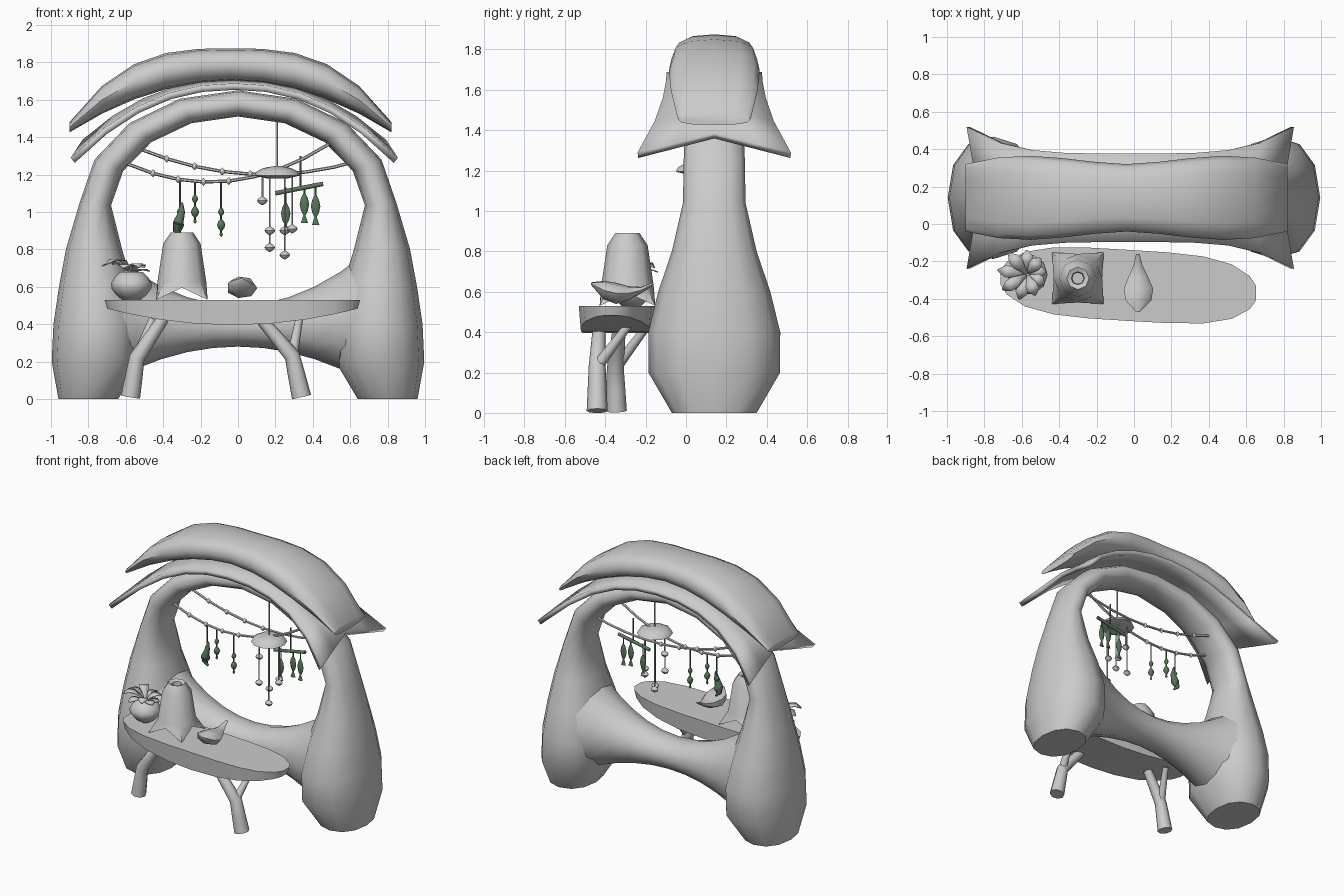
import bpy, bmesh
from math import sin, cos, pi, tau, sqrt, radians, copysign
from mathutils import Vector

default_cube = bpy.data.objects.get("Cube")
if default_cube:
    bpy.data.objects.remove(default_cube, do_unlink=True)

made = []


def material(name, red, green, blue):
    mat = bpy.data.materials.new(name)
    mat.use_nodes = True
    colour = (red, green, blue, 1)
    mat.diffuse_color = colour
    mat.node_tree.nodes["Principled BSDF"].inputs["Base Color"].default_value = colour
    return mat


GREY = material("plain grey", 0.6, 0.6, 0.6)
GREEN = material("leaf green", 0.1, 0.19, 0.1)


def steps(count, start=0.0, end=1.0):
    return [start + (end - start) * i / count for i in range(count + 1)]


def loft(name, rings, mat=GREY, closed=True, caps=True, thick=0):
    """Skin a list of equal-sized point rings."""
    bm = bmesh.new()
    rows = [[bm.verts.new(point) for point in ring] for ring in rings]
    size = len(rows[0])
    for low, high in zip(rows, rows[1:]):
        for i in range(size if closed else size - 1):
            j = (i + 1) % size
            bm.faces.new((low[i], low[j], high[j], high[i]))
    if closed and caps:
        bm.faces.new(rows[0])
        bm.faces.new(rows[-1])
    bmesh.ops.recalc_face_normals(bm, faces=bm.faces)
    mesh = bpy.data.meshes.new(name)
    bm.to_mesh(mesh)
    bm.free()
    mesh.materials.append(mat)
    part = bpy.data.objects.new(name, mesh)
    bpy.context.collection.objects.link(part)
    if thick:
        solid = part.modifiers.new("thickness", "SOLIDIFY")
        solid.thickness = thick
        solid.offset = 0
    made.append(part)
    return part


def mirrored(half):
    """Mirror stations that run from the +x end to the middle."""
    return half + [(-xi, zi, -xo, zo, depth) for xi, zi, xo, zo, depth in half[-2::-1]]


def band(name, stations, boxy=1.0, shift=0.0):
    """Sweep in the XZ plane; station = inner x, z, outer x, z, half depth."""
    def power(value):
        return copysign(abs(value) ** boxy, value)

    rings = []
    for xi, zi, xo, zo, depth in stations:
        inner, outer = Vector((xi, 0, zi)), Vector((xo, 0, zo))
        offset = Vector((shift, MID_Y, 0))
        ring = []
        for angle in steps(12, 0, tau)[:-1]:
            point = inner.lerp(outer, (1 + power(cos(angle))) / 2) + offset
            point.y += depth * power(sin(angle))
            ring.append(point)
        rings.append(ring)
    return loft(name, rings)


def tube(name, points, start, end=None, mat=GREY, sides=8):
    """Round tube along points, tapering from start to end radius."""
    points = [Vector(p) for p in points]
    last = len(points) - 1
    end = end or start
    rings = []
    for i, point in enumerate(points):
        along = (points[min(i + 1, last)] - points[max(i - 1, 0)]).normalized()
        across = along.cross(Vector((0, 1, 0))).normalized()
        other = along.cross(across)
        radius = start + (end - start) * i / last
        rings.append([point + radius * (across * cos(a) + other * sin(a)) for a in steps(sides, 0, tau)[:-1]])
    return loft(name, rings, mat)


def lathe(name, centre, profile, sides=8, mat=GREY, flat=1.0, caps=True):
    centre = Vector(centre)
    return loft(name, [[centre + Vector((r * cos(a), flat * r * sin(a), h)) for a in steps(sides, 0, tau)[:-1]]
                       for r, h in profile], mat, caps=caps)


def spindle(name, centre, radius, height, mat=GREY, flat=1.0):
    lathe(name, centre, [(radius * (0.1 + sin(pi * t)), height * (2 * t - 1)) for t in steps(4)], 8, mat, flat)


def thread(name, x, y, top, bottom, mat=GREY):
    tube(name, [(x, y, top), (x, y, bottom)], 0.005, mat=mat, sides=6)


MID_Y = 0.14
TABLE_Z = 0.53

# Arch: swollen legs below, elliptical hoop above
hoop = []
for t in steps(4):
    warp = t ** 0.7
    swell = sin(pi * warp)
    z = 0.8 * t
    hoop.append((0.64 - 0.02 * warp - 0.12 * swell, z, 0.96 - 0.04 * warp + 0.055 * swell, z, 0.21 + 0.125 * swell))
for angle in steps(4, 0.07, pi / 2):
    c, s = cos(angle), sin(angle)
    hoop.append((0.68 * c, 1 + 0.51 * s, 0.85 * c, 1 + 0.65 * s, 0.12 + 0.035 * c))
band("arch", mirrored(hoop), 0.9)

# Crossbar that widens into both legs
bar = []
for x in steps(10, -0.68, 0.68):
    widen = 4 * x * x
    bar.append((x, 0.28 - 0.1 * widen, x, 0.5 + 0.15 * widen, 0.13 + 0.085 * widen))
band("crossbar", bar)

# Thick cap over the top
cap = []
for u in steps(5, 0.86, 0):
    bulge = sin(pi * (u / 0.86) ** 1.5)
    cap.append((u, 1.7 - 0.37 * u ** 2, u, 1.875 - 0.62 * u ** 3, 0.18 + 0.045 * bulge))
band("roof_cap", mirrored(cap), 0.75, shift=-0.04)

# Flared leaf under the cap, drooping at its corners
rows = []
for u in steps(10, -0.8, 0.8):
    ridge = 1.69 - 0.53 * abs(u) ** 2.3
    rows.append([(u * (1 + 0.08 * abs(s)) - 0.02, MID_Y + s * (0.235 + 0.35 * u ** 4),
                  ridge - (0.02 + 0.12 * u ** 2) * abs(s)) for s in steps(4, -1, 1)])
loft("roof_leaf", rows, closed=False, thick=0.035)

# Table slab: blunt oval with a bowed underside
slab = []
for s in steps(10, -1, 1):
    run = 0.99 * sin(s * pi / 2)
    x = 0.69 * run - 0.03
    middle = -0.33 - 0.06 * x
    half = 0.19 * sqrt(1 - run ** 4)
    bottom = 0.395 + 0.09 * run ** 2
    slab.append([(x, middle - half, TABLE_Z), (x, middle + half, TABLE_Z),
                 (0.98 * x, middle + 0.95 * half, bottom), (0.98 * x, middle - 0.95 * half, bottom)])
loft("table_top", slab)


# Forked table legs: a bent trunk and a thinner fork leaving it
def forked_leg(side, foot, knee, top, fork_top):
    foot, knee, top, fork_top = (Vector(p) for p in (foot, knee, top, fork_top))
    tube(side + "_table_leg", [foot, foot.lerp(knee, 0.5), knee, knee.lerp(top, 0.5), top], 0.052, 0.032)
    tube(side + "_leg_fork", [knee, knee.lerp(fork_top, 0.4), fork_top], 0.03, 0.02)


forked_leg("right", (0.34, -0.44, 0.01), (0.29, -0.44, 0.23), (0.13, -0.43, 0.42), (0.33, -0.28, 0.44))
forked_leg("left", (-0.575, -0.345, 0.01), (-0.54, -0.35, 0.22), (-0.4, -0.33, 0.43), (-0.46, -0.2, 0.42))

# Bell-shaped lantern: open throat, four splayed feet with arches between
lantern = lathe("lantern", (0, 0, 0),
                [(0.13, 0), (0.13, 0.1), (0.1, 0.3), (0.06, 0.36), (0.035, 0.35), (0.03, 0.28)], caps=False)
lantern.location = (-0.3, -0.29, TABLE_Z)
for i in range(0, 8, 2):
    lantern.data.vertices[i].co.z += 0.065
    lantern.data.vertices[i + 1].co *= 1.5

# Curled shell
rings = []
for t in steps(5):
    radius = 0.01 + 0.075 * sin(pi * t ** 1.7)
    curl = 0.59 + 0.05 * (2 * t - 1) ** 2
    rings.append([(0.02 + radius * cos(a), -0.16 - 0.31 * t, curl + 0.65 * radius * sin(a))
                  for a in steps(7, 0, tau)[:-1]])
loft("shell", rings)

# Pot with arching leaves
pot = Vector((-0.57, -0.27, TABLE_Z))
lathe("pot", pot, [(0.05 + 0.01 * t + 0.055 * sin(pi * t), 0.15 * t) for t in steps(5)], 10)
up = Vector((0, 0, 1))
for i, angle in enumerate(steps(9, 0.2, 0.2 + tau)[:-1]):
    outward = Vector((cos(angle), sin(angle), 0))
    sideways = up.cross(outward)
    length = 0.13 - 0.03 * outward.x
    rise = 0.04 + 0.02 * (i % 2) - 0.02 * outward.x
    rows = []
    for t in steps(4):
        spine = pot + outward * length * t + up * (0.14 + rise * sin(2.4 * t))
        width = 0.005 + 0.03 * sin(pi * t ** 1.5)
        rows.append([spine - sideways * width, spine + sideways * width])
    loft("pot_leaf", rows, closed=False, thick=0.006)


# Vines sagging across the opening, knotted along the way
def vine(name, start, end, y, lowest_x, lowest_z, bend):
    path = [(x, y, lowest_z + bend * (x - lowest_x) ** 2) for x in steps(8, start, end)]
    tube(name, path, 0.009, sides=6)
    for point in path[1:5]:
        spindle(name + "_knot", point, 0.014, 0.02)


vine("front_vine", -0.59, 0.49, 0.08, -0.15, 1.16, 0.5)
vine("back_vine", -0.53, 0.66, 0.2, 0.15, 1.2, 0.3)

# Green bead drops on the front vine
for x, low in ((-0.31, 0.88), (-0.23, 0.95), (-0.09, 0.88)):
    thread("bead_string", x, 0.08, 1.165, low, GREEN)
    for name, lift, size in (("top_bead", 0.12, 0.015), ("main_bead", 0.05, 0.02), ("tip_bead", 0, 0.008)):
        spindle(name, (x, 0.08, low + lift), size, 1.7 * size, GREEN)

# Twisted green leaf beside the first drop
tube("twisted_leaf_upper", [(-0.3, 0.08, 1.05), (-0.3, 0.07, 1), (-0.32, 0.07, 0.94)], 0.006, 0.028, GREEN)
tube("twisted_leaf_lower", [(-0.32, 0.07, 0.94), (-0.33, 0.08, 0.9), (-0.3, 0.08, 0.87)], 0.028, 0.006, GREEN)

# Domed mobile with pebbles on threads
mobile_x, mobile_y = 0.21, 0.065
thread("mobile_cord", mobile_x, mobile_y, 1.55, 1.22)
lathe("mobile_dome", (mobile_x, mobile_y, 1.18), [(0.06, 0)] + [(0.122 * cos(a), 0.015 + 0.05 * sin(a))
                                                              for a in steps(3, 0, 1.4)], 10)
for i, low in enumerate((0.91, 0.9, 0.81, 1.06, 0.9, 0.77)):
    angle = tau * i / 6
    x, y = mobile_x + 0.08 * cos(angle), mobile_y + 0.07 * sin(angle)
    thread("pebble_thread", x, y, 1.19, low)
    spindle("pebble", (x, y, low), 0.026, 0.024, flat=0.8)

# Green rod with hanging fish
thread("fish_cord", 0.335, MID_Y, 1.3, 1.12, GREEN)
tube("fish_rod", [(0.2, MID_Y, 1.1), (0.455, MID_Y, 1.15)], 0.012, mat=GREEN)
for x, z in ((0.255, 0.99), (0.355, 1.04), (0.415, 1.03)):
    thread("fish_thread", x, MID_Y, 1.13, z, GREEN)
    spindle("fish_body", (x, MID_Y, z), 0.023, 0.065, GREEN, 0.5)
    lathe("fish_tail", (x, MID_Y, z), [(0.02, -0.1), (0.005, -0.055)], 8, GREEN, 0.3)

# Soft shading with crisp edges
bpy.ops.object.select_all(action="DESELECT")
for part in made:
    part.select_set(True)
bpy.context.view_layer.objects.active = made[0]
bpy.ops.object.shade_smooth_by_angle(angle=radians(50))
